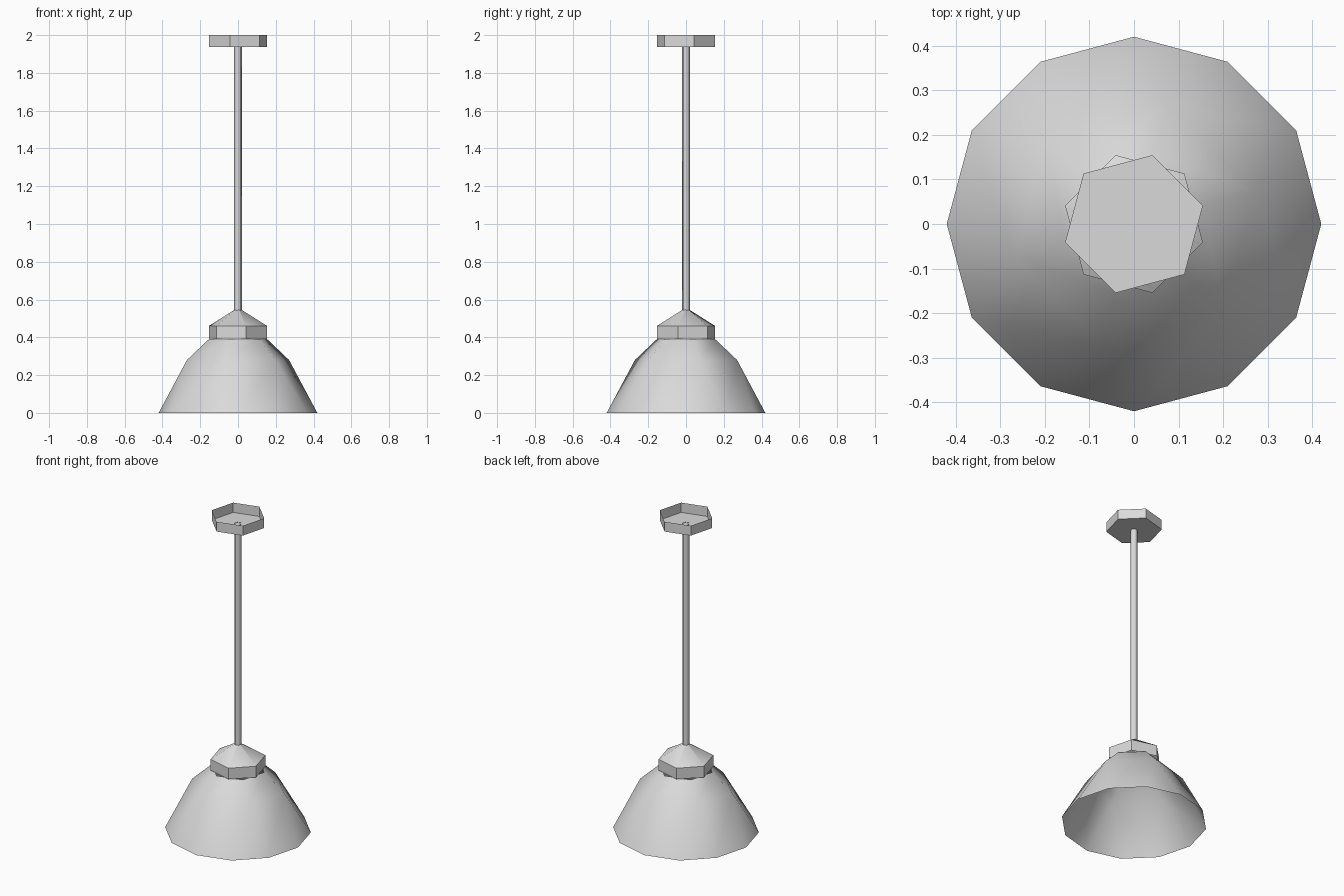
import bpy
import bmesh
from math import cos, sin, radians, tau

if "Cube" in bpy.data.objects:
    bpy.data.objects.remove(bpy.data.objects["Cube"], do_unlink=True)

grey = bpy.data.materials.new("light_grey_metal")
grey.use_nodes = True
grey.diffuse_color = (0.7, 0.7, 0.7, 1)
grey.node_tree.nodes["Principled BSDF"].inputs["Base Color"].default_value = (0.7, 0.7, 0.7, 1)


def add_ring(bm, radius, z, sides, turn):
    """Add a ring of evenly spaced vertices around z."""
    angles = [radians(turn) + tau * i / sides for i in range(sides)]
    return [bm.verts.new((radius * cos(a), radius * sin(a), z)) for a in angles]


def join_rings(bm, low, high):
    """Skin two rings; the lower one may have twice as many corners."""
    n = len(high)
    for i in range(n):
        j = (i + 1) % n
        if len(low) == n:
            bm.faces.new((low[i], low[j], high[j], high[i]))
        else:
            bm.faces.new((low[2 * i], low[2 * i + 1], high[i]))
            bm.faces.new((low[2 * i + 1], low[2 * j], high[j], high[i]))


def shell(name, rings, cap_bottom=False, smooth_angle=0):
    """Build a shell from (radius, height, sides, turn) rings, bottom to top."""
    bm = bmesh.new()
    loops = [add_ring(bm, *ring) for ring in rings]
    for low, high in zip(loops, loops[1:]):
        join_rings(bm, low, high)
    if cap_bottom:
        bm.faces.new(loops[0][::-1])
    mesh = bpy.data.meshes.new(name)
    bm.to_mesh(mesh)
    bm.free()
    mesh.materials.append(grey)
    obj = bpy.data.objects.new(name, mesh)
    bpy.context.collection.objects.link(obj)
    if smooth_angle:
        bpy.ops.object.select_all(action='DESELECT')
        obj.select_set(True)
        bpy.context.view_layer.objects.active = obj
        bpy.ops.object.shade_smooth_by_angle(angle=radians(smooth_angle))


# Open shade: twelve-sided rim narrowing through a six-sided shoulder to the collar
shell("shade", [(0.42, 0, 12, 0), (0.28, 0.28, 6, 15), (0.16, 0.39, 6, 15)], smooth_angle=60)

# Collar band with a softly shaded cone running up to the rod
shell("collar", [(0.16, 0.39, 6, 45), (0.16, 0.46, 6, 45)])
shell("collar_cone", [(0.16, 0.46, 6, 45), (0.004, 0.555, 6, 45)], smooth_angle=50)

# Hanging rod
shell("rod", [(0.021, 0.54, 6, 15), (0.021, 1.94, 6, 15)], smooth_angle=70)

# Ceiling canopy: a shallow six-sided tray, open at the top
shell("ceiling_canopy", [(0.16, 1.938, 6, 15), (0.16, 2.0, 6, 15)], cap_bottom=True)
